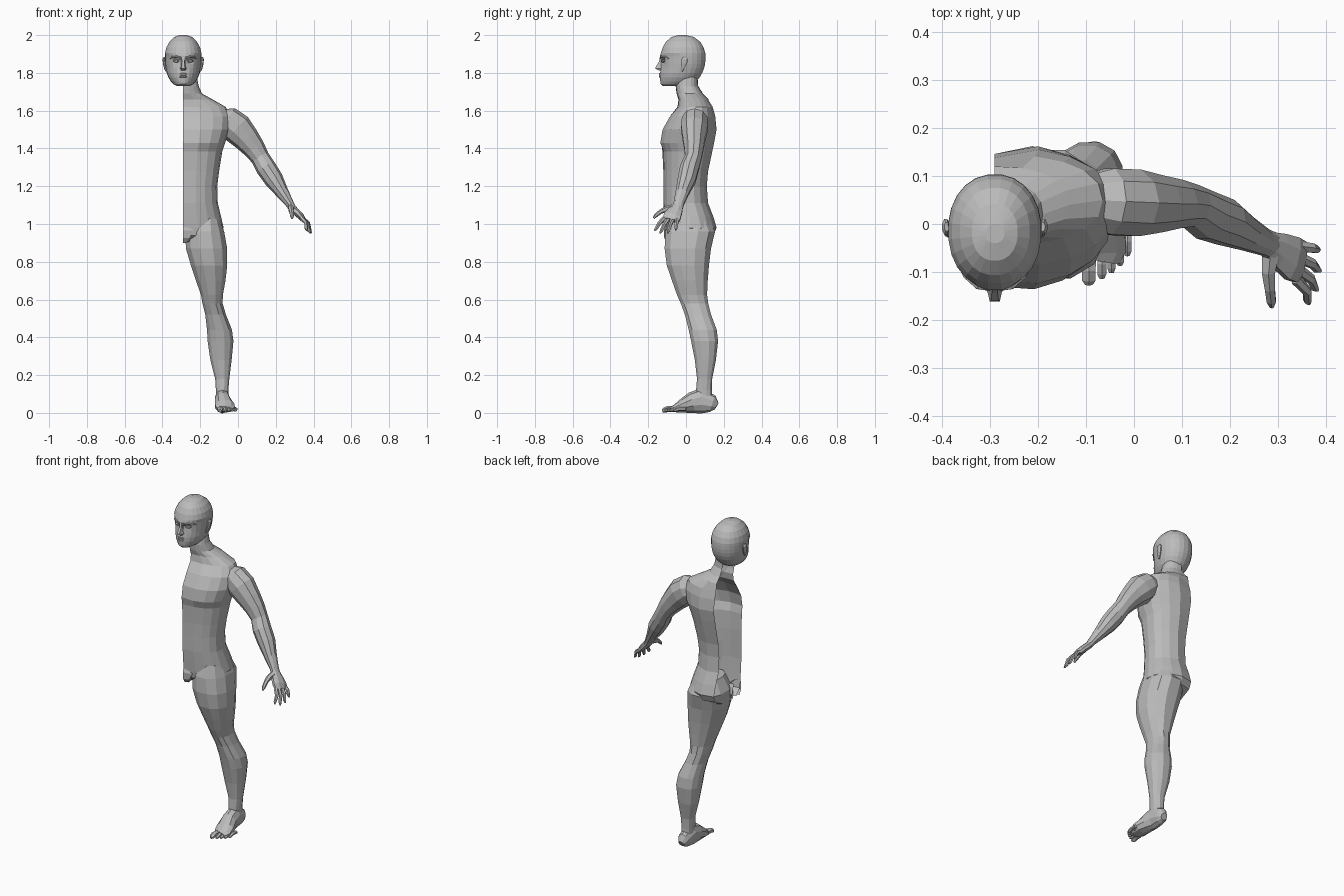
import bpy, bmesh, math
from mathutils import Vector

MID = -0.29  # plane where the half body is cut open

skin = bpy.data.materials.new("plain grey")
skin.diffuse_color = (0.5, 0.5, 0.5, 1)


def spow(v, p):
    return math.copysign(abs(v) ** p, v)


def skin_rings(name, rings, closed=True, cap=True):
    """Bridge a list of point rings into one flat shaded mesh."""
    bm = bmesh.new()
    rows = [[bm.verts.new(p) for p in r] for r in rings]
    n = len(rows[0])
    for a, b in zip(rows, rows[1:]):
        for i in range(n if closed else n - 1):
            j = (i + 1) % n
            bm.faces.new((a[i], a[j], b[j], b[i]))
    if cap:
        bm.faces.new(rows[0])
        bm.faces.new(rows[-1])
    bmesh.ops.recalc_face_normals(bm, faces=bm.faces)
    me = bpy.data.meshes.new(name)
    bm.to_mesh(me)
    bm.free()
    me.materials.append(skin)
    ob = bpy.data.objects.new(name, me)
    bpy.context.collection.objects.link(ob)
    return ob


def oval(z, x0, x1, y0, y1, n=12, power=2.3):
    """Horizontal rounded ring filling a box."""
    pts = []
    for i in range(n):
        t = 2 * math.pi * (i + 0.5) / n
        pts.append(Vector(((x0 + x1) / 2 + (x1 - x0) / 2 * spow(math.cos(t), 2 / power),
                           (y0 + y1) / 2 + (y1 - y0) / 2 * spow(math.sin(t), 2 / power), z)))
    return pts


def tube(name, path, side=(0, 1, 0), n=8):
    """Limb along (x, y, z, half width along side, half thickness)."""
    c = [Vector(p[:3]) for p in path]
    rings = []
    for i, p in enumerate(path):
        t = (c[min(i + 1, len(c) - 1)] - c[max(i - 1, 0)]).normalized()
        s = Vector(side)
        s = (s - t * s.dot(t)).normalized()
        u = t.cross(s)
        rings.append([c[i] + s * p[3] * math.cos(a) + u * p[4] * math.sin(a)
                      for a in (2 * math.pi * (k + 0.5) / n for k in range(n))])
    return skin_rings(name, rings)


# Half torso with neck: z, half width, front y, back y
torso = [(1.79, .07, -.045, .06), (1.73, .082, -.055, .065), (1.69, .10, -.05, .09),
         (1.66, .155, -.04, .12), (1.62, .225, -.045, .145), (1.57, .25, -.09, .16),
         (1.50, .245, -.13, .168), (1.43, .222, -.142, .155), (1.385, .207, -.125, .145),
         (1.28, .19, -.12, .122), (1.20, .18, -.12, .115), (1.11, .183, -.12, .122),
         (1.04, .20, -.115, .15), (.98, .214, -.11, .168), (.94, .19, -.105, .15),
         (.905, .06, -.07, .08)]
rings = []
for z, w, yf, yb in torso:
    ring = []
    for k in range(11):
        t = math.pi * (k / 10 - 0.5)
        y = (yf + yb) / 2 + (yb - yf) / 2 * spow(math.sin(t), 0.85)
        if k == 10 and z < 1.65:
            y -= 0.022          # spine groove
        if k == 0 and 1.4 < z < 1.6:
            y += 0.012          # breastbone groove
        ring.append((MID + w * abs(math.cos(t)) ** 0.85 if 0 < k < 10 else MID, y, z))
    rings.append(ring)
skin_rings("half_torso", rings, closed=False, cap=False)

# Small groin bulge, open on the cut plane
skin_rings("groin", [[(MID, y0, z), (MID + w, y0 + .008, z), (MID + w * .8, y1, z), (MID, y1, z)]
                     for z, w, y0, y1 in [(.985, .03, -.113, -.05), (.965, .058, -.117, -.04),
                                          (.925, .035, -.115, -.03), (.9, .02, -.1, -.04)]],
           closed=False, cap=False)

# Leg: z, inner x, outer x, front y, back y
leg = [(1.03, -.24, -.095, -.09, .12), (.96, -.283, -.07, -.112, .158), (.87, -.279, -.054, -.117, .136),
       (.78, -.252, -.054, -.105, .125), (.70, -.225, -.064, -.077, .118), (.625, -.198, -.078, -.05, .114),
       (.58, -.19, -.08, -.03, .12), (.52, -.175, -.062, -.008, .135), (.44, -.166, -.03, .012, .165),
       (.38, -.163, -.022, .025, .172), (.28, -.148, -.032, .045, .16), (.18, -.122, -.045, .057, .14),
       (.12, -.118, -.05, .052, .138), (.06, -.114, -.052, .06, .14)]
skin_rings("leg", [oval(*r) for r in leg])

# Foot from heel to ball, then five toes
tube("foot", [(-.082, .162, .035, .02, .02), (-.083, .14, .048, .036, .046), (-.083, .08, .064, .041, .068),
              (-.079, .03, .053, .046, .056), (-.07, -.02, .036, .054, .037), (-.066, -.055, .024, .052, .022),
              (-.07, -.075, .02, .042, .014)], side=(1, 0, 0), n=10)
for i, (x, y, r) in enumerate([(-.094, -.126, .016), (-.067, -.113, .011), (-.047, -.101, .010),
                               (-.029, -.086, .010), (-.014, -.066, .010)]):
    tube(f"toe_{i + 1}", [(x + .002, y + .065, .02, r, r), (x, y + .03, .021, r, r),
                          (x, y + .01, .014, r, r * .85), (x, y, .011, r * .55, r * .5)],
         side=(1, 0, 0), n=6)

# Arm from shoulder to wrist
tube("arm", [(-.10, .05, 1.56, .055, .05), (-.055, .047, 1.545, .072, .078), (-.005, .044, 1.505, .073, .084),
             (.045, .042, 1.45, .062, .071), (.085, .042, 1.40, .053, .06), (.118, .038, 1.35, .046, .05),
             (.15, .018, 1.295, .052, .054), (.19, .004, 1.235, .05, .051), (.235, -.02, 1.165, .037, .035),
             (.272, -.038, 1.11, .029, .023), (.29, -.046, 1.08, .029, .02)], n=10)

# Palm, thumb and fingers
tube("palm", [(.275, -.04, 1.1, .027, .02), (.302, -.055, 1.07, .04, .021),
              (.33, -.072, 1.043, .05, .019), (.348, -.08, 1.02, .048, .013)])
tube("thumb", [(.284, -.06, 1.09, .02, .016), (.28, -.1, 1.08, .016, .016), (.283, -.135, 1.065, .012, .012),
               (.286, -.16, 1.045, .011, .01), (.287, -.172, 1.03, .005, .005)], side=(1, 0, 0), n=6)
for i, (y, tx, ty, tz) in enumerate([(-.115, .365, -.166, .965), (-.092, .382, -.138, .952),
                                     (-.068, .388, -.098, .952), (-.046, .386, -.054, .968)]):
    a, b = Vector((.338, y, 1.03)), Vector((tx, ty, tz))
    m = a.lerp(b, .5) + Vector((.009, 0, .008))
    tube(f"finger_{i + 1}", [(*a, .013, .012), (*m, .011, .010),
                             (*a.lerp(b, .85), .009, .009), (*b, .004, .004)], n=6)

# Whole head: z, half width, front y, back y, with eye sockets pressed in
head = [(2.0, .02, -.04, .0), (1.99, .048, -.077, .042), (1.965, .073, -.107, .076), (1.935, .09, -.124, .094),
        (1.905, .097, -.134, .103), (1.888, .098, -.139, .104), (1.868, .097, -.136, .104),
        (1.848, .096, -.134, .102), (1.825, .093, -.134, .097), (1.80, .089, -.138, .087),
        (1.775, .08, -.139, .072), (1.755, .068, -.137, .055), (1.74, .054, -.134, .03),
        (1.73, .035, -.122, -.03)]
rings = []
for z, w, yf, yb in head:
    ring = oval(z, MID - w, MID + w, yf, yb, 24, 2.15)
    for p in ring:
        d = abs(p.x - MID)
        if p.y < 0:
            p.y += .02 * math.exp(-((d - .038) / .018) ** 2 - ((z - 1.862) / .013) ** 2)
            if z < 1.9:                      # face narrows toward the front
                p.x = MID + (p.x - MID) * (1 + .9 * p.y)
    rings.append(ring)
skin_rings("head", rings)

# Nose and lips
skin_rings("nose", [[(MID - w, -.115, z), (MID - w * .5, y, z), (MID + w * .5, y, z), (MID + w, -.115, z)]
                    for z, w, y in [(1.885, .012, -.137), (1.86, .012, -.143), (1.833, .016, -.160),
                                    (1.822, .021, -.161), (1.812, .016, -.143)]])
for name, z in (("upper_lip", 1.793), ("lower_lip", 1.781)):
    tube(name, [(MID - .026, -.127, z - .002, .003, .002), (MID - .01, -.139, z, .006, .006),
                (MID + .01, -.139, z, .006, .006), (MID + .026, -.127, z - .002, .003, .002)], n=6)

# Eyes, brows and ears on both sides
for s, tag in ((-1, "right"), (1, "left")):
    tube(tag + "_eye", [(MID + s * .022, -.12, 1.862, .004, .003), (MID + s * .031, -.124, 1.863, .009, .008),
                        (MID + s * .043, -.120, 1.863, .009, .008), (MID + s * .053, -.11, 1.862, .004, .003)], n=6)
    tube(tag + "_brow", [(MID + s * .01, -.135, 1.879, .005, .004), (MID + s * .035, -.13, 1.886, .007, .006),
                         (MID + s * .06, -.108, 1.884, .006, .005), (MID + s * .072, -.09, 1.875, .003, .003)], n=6)
    tube(tag + "_ear", [(MID + s * .09, -.024, 1.808, .006, .004), (MID + s * .095, -.018, 1.825, .011, .007),
                        (MID + s * .1, -.01, 1.85, .017, .008), (MID + s * .102, -.006, 1.872, .018, .008),
                        (MID + s * .1, -.006, 1.884, .010, .005)], n=8)
